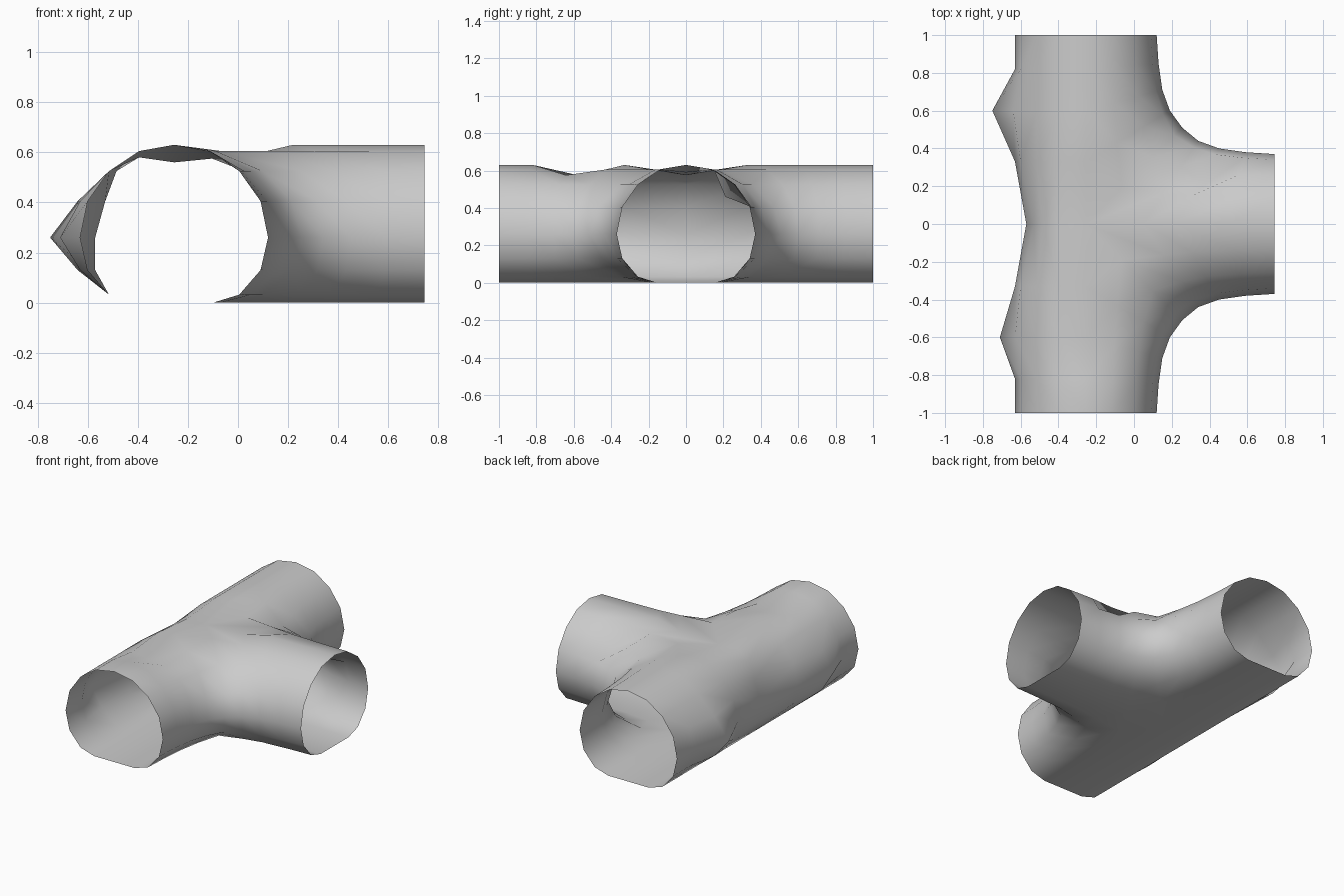
import bpy, bmesh
from mathutils import Vector

if "Cube" in bpy.data.objects:
    bpy.data.objects.remove(bpy.data.objects["Cube"])

CX = -0.255
# half cross-section: distance from the tube axis, height (top to floor)
PROFILE = [(0, .63), (.14, .605), (.26, .525), (.345, .405), (.375, .26),
           (.345, .13), (.26, .032), (.155, 0), (0, 0)]
# ridge line of the run, turning into the ridge line of the branch
INNER = [(CX, -1), (CX, -.82), (CX, -.6), (CX, -.33), (CX, 0),
         (.05, 0), (.22, 0), (.5, 0), (.745, 0)]
# filleted outer wall from the run into the branch
OUTER = [(.12, -1), (.13, -.85), (.15, -.71), (.19, -.6), (.255, -.51),
         (.34, -.44), (.45, -.40), (.59, -.38), (.745, -.37)]

# uneven crown heights along the ridge: (y side, step) -> z
CROWN = {(-1, 2): .56, (-1, 4): .575, (1, 4): .575, (-1, 5): .59, (1, 5): .59}
# wavy back wall: (y side, step) -> x offsets for profile rows 2..5
WALL = {(-1, 2): (0, -.03, -.08, -.03), (1, 2): (0, -.04, -.12, -.04),
        (-1, 4): (.03, .07, .06, .03), (1, 4): (.03, .07, .06, .03)}


def back_point(side, i, t):
    s, z = PROFILE[i]
    x, y = CX - s, -side * INNER[t][1]
    if i == 0:
        z = CROWN.get((side, t), z)
    if i == 1 and (side, t) in CROWN:
        z = .58
    if 2 <= i <= 5 and (side, t) in WALL:
        x += WALL[side, t][i - 2]
    return Vector((x, y, z))


def bend_point(side, i, t):
    s, z = PROFILE[i]
    p = Vector(INNER[t]).lerp(Vector(OUTER[t]), s / .375)
    if i == 0:
        z = CROWN.get((side, t), z)
    if i == 1 and (side, t) == (-1, 2):
        z = .575
    # dent in the rear shoulder of the branch
    if side == 1 and i == 2 and t == 6:
        p.y, z = -.21, .46
    return Vector((p.x, -side * p.y, z))


bm = bmesh.new()


def skin(point, side, steps):
    rows = [[bm.verts.new(point(side, i, t)) for i in range(len(PROFILE))]
            for t in range(steps)]
    for a, b in zip(rows, rows[1:]):
        for i in range(len(PROFILE) - 1):
            bm.faces.new((a[i], a[i + 1], b[i + 1], b[i]))


# back half of the run and both filleted bends (OUTER/INNER are for -y)
for side in (-1, 1):
    flip = -1 if side == -1 else 1
    skin(lambda sd, i, t: back_point(sd, i, t), side, 5)
    skin(lambda sd, i, t: bend_point(sd, i, t), side, 9)

bmesh.ops.remove_doubles(bm, verts=bm.verts, dist=.0005)
bmesh.ops.recalc_face_normals(bm, faces=bm.faces)
# point the floor outwards
floor = min(bm.faces, key=lambda f: f.calc_center_median().z)
if floor.normal.z > 0:
    bmesh.ops.reverse_faces(bm, faces=bm.faces)

mesh = bpy.data.meshes.new("tunnel_junction")
bm.to_mesh(mesh)
bm.free()
obj = bpy.data.objects.new("tunnel_junction", mesh)
bpy.context.collection.objects.link(obj)
for poly in mesh.polygons:
    poly.use_smooth = True
